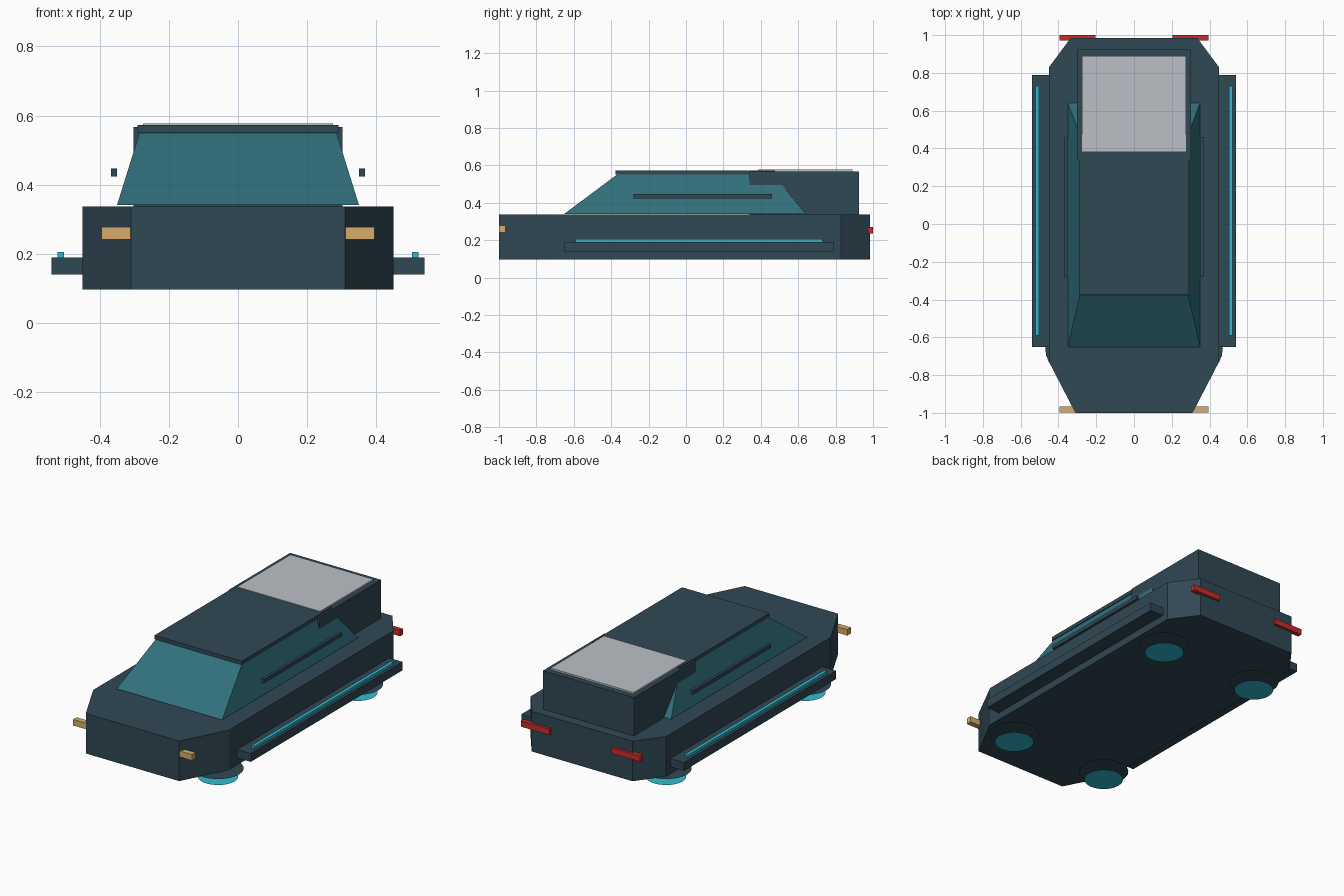
import bpy, bmesh, math

if "Cube" in bpy.data.objects:
    bpy.data.objects.remove(bpy.data.objects["Cube"])


def material(name, rgb):
    m = bpy.data.materials.new(name)
    m.diffuse_color = (*rgb, 1)
    m.use_nodes = True
    m.node_tree.nodes["Principled BSDF"].inputs["Base Color"].default_value = m.diffuse_color
    return m


PAINT = material("slate_paint", (0.03, 0.065, 0.09))
GLASS = material("teal_glass", (0.03, 0.16, 0.20))
GLOW = material("cyan_glow", (0.03, 0.5, 0.65))
AMBER = material("amber_lamp", (0.68, 0.41, 0.15))
RED = material("red_lamp", (0.58, 0.026, 0.02))
PANEL = material("pale_panel", (0.5, 0.53, 0.56))


def finish(name, bm, mat):
    bmesh.ops.recalc_face_normals(bm, faces=bm.faces)
    me = bpy.data.meshes.new(name)
    bm.to_mesh(me)
    bm.free()
    me.materials.append(mat)
    ob = bpy.data.objects.new(name, me)
    bpy.context.collection.objects.link(ob)
    return ob


def loft(name, low, z0, high, z1, mat):
    """Solid between two outlines with equal point counts."""
    bm = bmesh.new()
    a = [bm.verts.new((x, y, z0)) for x, y in low]
    b = [bm.verts.new((x, y, z1)) for x, y in high]
    n = len(a)
    bm.faces.new(a)
    bm.faces.new(b)
    for i in range(n):
        j = (i + 1) % n
        bm.faces.new((a[i], a[j], b[j], b[i]))
    return finish(name, bm, mat)


def rect(x0, x1, y0, y1):
    return [(x0, y0), (x1, y0), (x1, y1), (x0, y1)]


def box(name, x, y, z, mat):
    r = rect(*x, *y)
    return loft(name, r, z[0], r, z[1], mat)


def disc(name, x, y, z, radius, mat):
    bm = bmesh.new()
    bmesh.ops.create_circle(bm, cap_ends=True, segments=24, radius=radius)
    bmesh.ops.translate(bm, verts=bm.verts, vec=(x, y, z))
    return finish(name, bm, mat)


# Lower hull with tapered nose and clipped tail corners
half = [(0.31, -1.0), (0.45, -0.73), (0.45, 0.83), (0.335, 0.985)]
plan = half + [(-x, y) for x, y in reversed(half)]
loft("hull", plan, 0.097, plan, 0.337, PAINT)

# Glass cabin, roof, rear housing and its pale top panel
loft("cabin_glass", rect(-0.35, 0.35, -0.65, 0.64), 0.341,
     rect(-0.285, 0.285, -0.37, 0.47), 0.55, GLASS)
box("roof", (-0.29, 0.29), (-0.377, 0.475), (0.55, 0.573), PAINT)
box("rear_housing", (-0.302, 0.302), (0.34, 0.925), (0.335, 0.567), PAINT)
box("top_panel", (-0.275, 0.275), (0.385, 0.89), (0.563, 0.577), PANEL)

# Parts repeated on both sides
for side, s in (("right", 1), ("left", -1)):
    def pair(a, b):
        return tuple(sorted((s * a, s * b)))

    box(side + "_side_rail", pair(0.44, 0.54), (-0.65, 0.79), (0.14, 0.19), PAINT)
    box(side + "_glow_strip", pair(0.503, 0.522), (-0.59, 0.73), (0.19, 0.206), GLOW)
    box(side + "_window_trim", pair(0.35, 0.368), (-0.28, 0.46), (0.424, 0.447), PAINT)
    box(side + "_headlight", pair(0.29, 0.395), (-0.999, -0.965), (0.242, 0.278), AMBER)
    box(side + "_taillight", pair(0.205, 0.395), (0.972, 1.0), (0.235, 0.27), RED)
    # Flat hover pads: dark upper plate and glowing lower disc
    for end, y in (("front", -0.66), ("rear", 0.66)):
        disc(f"{end}_{side}_hover_plate", s * 0.33, y, 0.05, 0.14, PAINT)
        disc(f"{end}_{side}_hover_glow", s * 0.33, y, 0.0, 0.11, GLOW)
